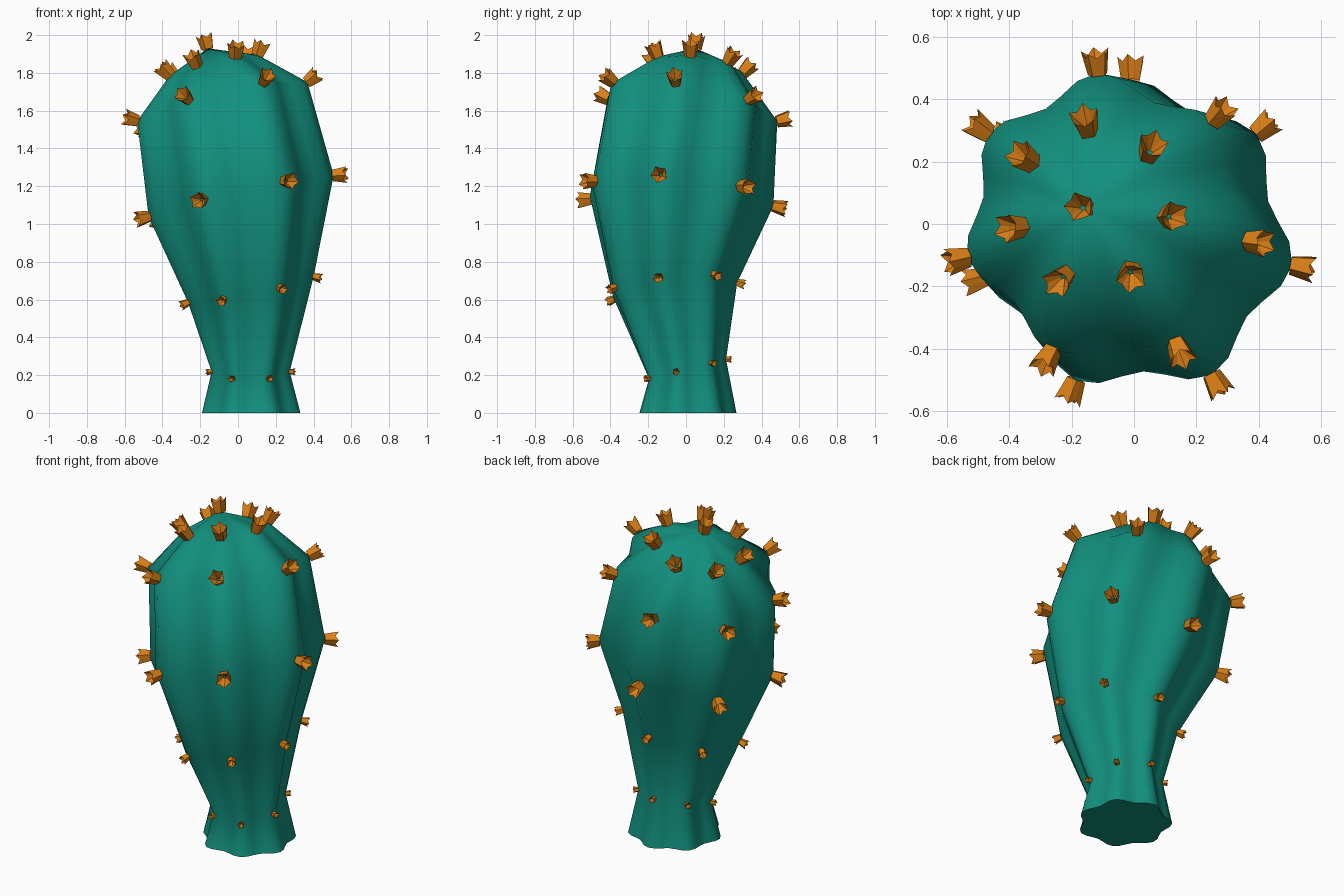
import bpy, bmesh, math
from mathutils import Vector

cube = bpy.data.objects.get("Cube")
if cube:
    bpy.data.objects.remove(cube, do_unlink=True)


def material(name, rgb):
    m = bpy.data.materials.new(name)
    m.use_nodes = True
    m.diffuse_color = (*rgb, 1)
    bsdf = next(n for n in m.node_tree.nodes if n.type == "BSDF_PRINCIPLED")
    bsdf.inputs["Base Color"].default_value = (*rgb, 1)
    return m


teal = material("teal", (0.006, 0.28, 0.21))
orange = material("orange", (0.70, 0.21, 0.008))

RIBS, STEPS = 7, 6
SEGS = RIBS * STEPS

# tilted rings: centre x, y, z, radius, slope in x, slope in y, twist, spine size
RINGS = [
    (0.07, 0.0, 0.0, 0.267, 0, 0, -12.9, 0),
    (0.067, 0.0, 0.23, 0.212, 0, 0.25, -12.9, 0.019),
    (0.067, -0.07, 0.66, 0.341, 0.206, 0.09, -12, 0.028),
    (0.012, -0.04, 1.139, 0.503, 0.227, -0.077, -10.5, 0.046),
    (-0.089, 0.021, 1.629, 0.463, 0.238, -0.169, -9.5, 0.047),
    (-0.131, 0.06, 1.833, 0.24, 0.24, -0.12, -9, 0.049),
]
APEX, APEX_SPINE = Vector((-0.16, 0.05, 1.93)), 0.048


def finish(bm, name, mat):
    bmesh.ops.recalc_face_normals(bm, faces=bm.faces)
    me = bpy.data.meshes.new(name)
    bm.to_mesh(me)
    bm.free()
    me.materials.append(mat)
    ob = bpy.data.objects.new(name, me)
    bpy.context.collection.objects.link(ob)
    return ob


def strip(bm, lower, upper):
    n = len(lower)
    for i in range(n):
        j = (i + 1) % n
        bm.faces.new((lower[i], lower[j], upper[j], upper[i]))


# ribbed body
bm = bmesh.new()
loops = []
for cx, cy, cz, r, sx, sy, twist, _ in RINGS:
    loop = []
    for i in range(SEGS):
        a = math.radians(twist) + math.tau * i / SEGS
        rr = r * (0.93 + 0.07 * math.cos(math.tau * i / STEPS))
        dx, dy = rr * math.cos(a), rr * math.sin(a)
        loop.append(bm.verts.new((cx + dx, cy + dy, cz + sx * dx + sy * dy)))
    loops.append(loop)
for lower, upper in zip(loops, loops[1:]):
    strip(bm, lower, upper)
bm.faces.new(loops[0])
tip = bm.verts.new(APEX)
for i in range(SEGS):
    bm.faces.new((loops[-1][i], loops[-1][(i + 1) % SEGS], tip))
bmesh.ops.recalc_face_normals(bm, faces=bm.faces)
bm.normal_update()

# spine places on the rib crests, one list per row
rows = []
for ring, loop in zip(RINGS[1:], loops[1:]):
    rows.append([(v.co.copy(), v.normal.copy(), ring[7]) for v in loop[::STEPS]])
rows.append([(tip.co.copy(), tip.normal.copy(), APEX_SPINE)])

body = finish(bm, "ribbed_body", teal)
bpy.ops.object.select_all(action="DESELECT")
body.select_set(True)
bpy.context.view_layer.objects.active = body
bpy.ops.object.shade_smooth_by_angle(angle=math.radians(58))


# small five-pointed crown, open in the middle
def crown(bm, place, normal, size, spin):
    turn = normal.to_track_quat("Z", "Y")

    def ring(r_tip, h_tip, r_notch, h_notch):
        out = []
        for k in range(10):
            r, h = (r_notch, h_notch) if k % 2 else (r_tip, h_tip)
            a = spin + math.tau * k / 10
            p = Vector((r * math.cos(a), r * math.sin(a), h)) * size
            out.append(bm.verts.new(place + turn @ p))
        return out

    foot = ring(0.7, -0.1, 0.57, -0.1)
    rim = ring(1.0, 1.6, 0.78, 1.2)
    heart = ring(0.25, 0.3, 0.12, 0.3)
    strip(bm, foot, rim)
    strip(bm, rim, heart)


for n, row in enumerate(rows):
    bm = bmesh.new()
    for k, (place, normal, size) in enumerate(row):
        crown(bm, place, normal, size, 0.9 * k + n)
    finish(bm, "top_spine" if n == len(rows) - 1 else f"spines_row_{n + 1}", orange)
